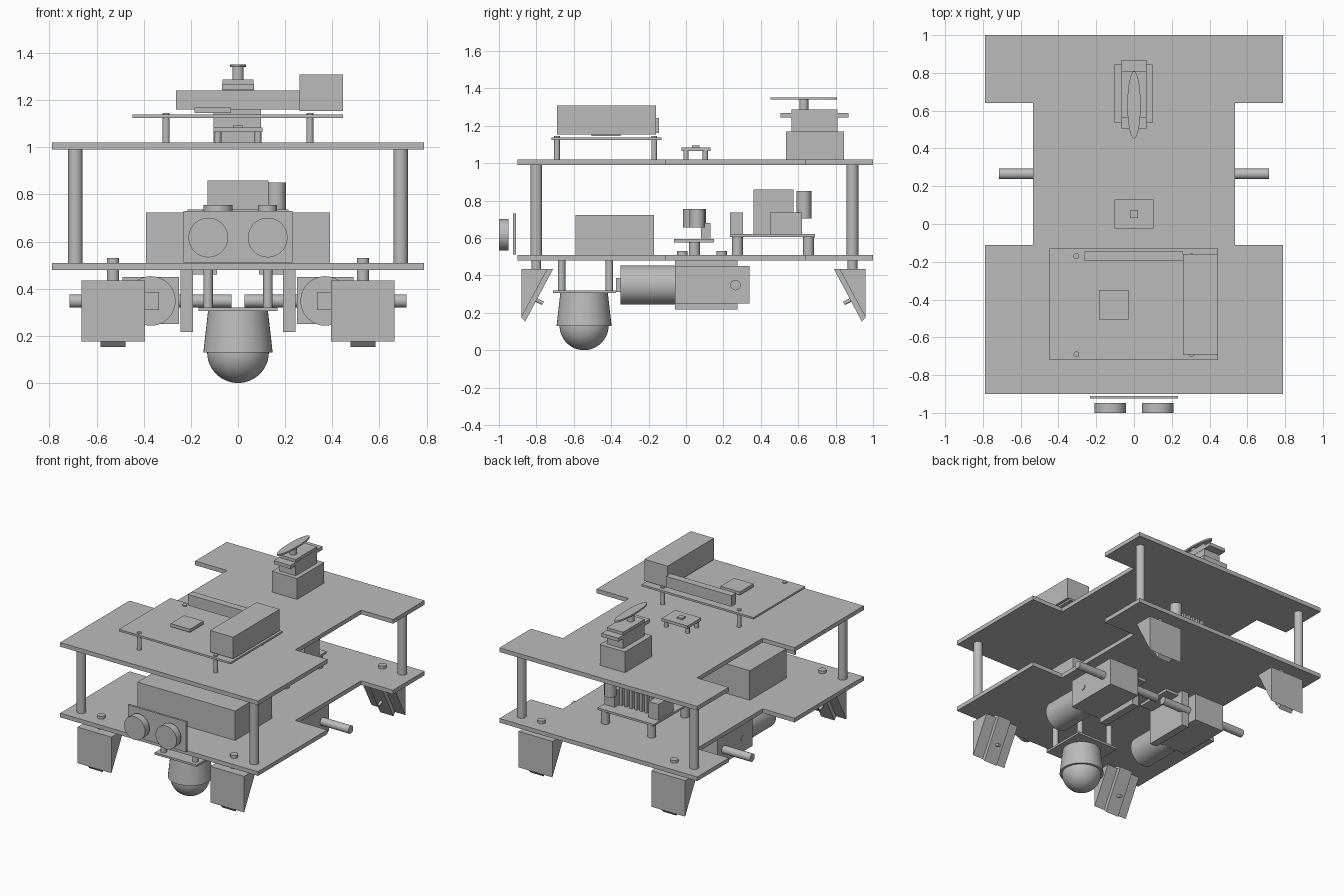
import bpy, bmesh, math
from mathutils import Vector

if "Cube" in bpy.data.objects:
    bpy.data.objects.remove(bpy.data.objects["Cube"])

grey = bpy.data.materials.new("mid grey")
grey.diffuse_color = (0.5, 0.5, 0.5, 1)
grey.use_nodes = True
grey.node_tree.nodes["Principled BSDF"].inputs["Base Color"].default_value = grey.diffuse_color


def finish(name, bm, smooth=False):
    bmesh.ops.recalc_face_normals(bm, faces=bm.faces)
    me = bpy.data.meshes.new(name)
    bm.to_mesh(me)
    bm.free()
    me.materials.append(grey)
    ob = bpy.data.objects.new(name, me)
    bpy.context.collection.objects.link(ob)
    if smooth:
        bpy.ops.object.select_all(action='DESELECT')
        ob.select_set(True)
        bpy.context.view_layer.objects.active = ob
        bpy.ops.object.shade_smooth_by_angle(angle=math.radians(35))
    return ob


def box(name, x0, x1, y0, y1, z0, z1):
    bm = bmesh.new()
    bmesh.ops.create_cube(bm, size=1)
    for v in bm.verts:
        v.co = ((x0 + x1) / 2 + v.co.x * (x1 - x0),
                (y0 + y1) / 2 + v.co.y * (y1 - y0),
                (z0 + z1) / 2 + v.co.z * (z1 - z0))
    return finish(name, bm)


def rod(name, a, b, r, r2=None, seg=32):
    """Cylinder or cone from point a to point b."""
    a, b = Vector(a), Vector(b)
    bm = bmesh.new()
    bmesh.ops.create_cone(bm, cap_ends=True, segments=seg, radius1=r,
                          radius2=r if r2 is None else r2, depth=(b - a).length)
    rot = Vector((0, 0, 1)).rotation_difference(b - a)
    for v in bm.verts:
        v.co = rot @ v.co + (a + b) / 2
    return finish(name, bm, True)


def post(name, x, y, z0, z1, r):
    return rod(name, (x, y, z0), (x, y, z1), r)


def prism(name, pts, depth):
    """Extrude a closed 3D outline along the depth vector."""
    bm = bmesh.new()
    f = bm.faces.new([bm.verts.new(p) for p in pts])
    ext = bmesh.ops.extrude_face_region(bm, geom=[f])
    bmesh.ops.translate(bm, vec=depth, verts=[
        g for g in ext["geom"] if isinstance(g, bmesh.types.BMVert)])
    return finish(name, bm)


# Two waisted chassis plates
half = [(0.79, -0.9), (0.79, -0.11), (0.535, -0.11), (0.535, 0.64), (0.79, 0.64), (0.79, 1.0)]
outline = half + [(-x, y) for x, y in reversed(half)]
for name, z in (("lower_plate", 0.48), ("upper_plate", 0.99)):
    prism(name, [(x, y, z) for x, y in outline], (0, 0, 0.03))

# Columns, corner sensors and their pegs
for s in (-1, 1):
    for y in (-0.8, 0.89):
        post("column", s * 0.69, y, 0.51, 0.99, 0.031)
        post("sensor_peg", s * 0.53, y, 0.43, 0.53, 0.026)
    for d in (1, -1):
        # d = 1 front sensor, d = -1 rear sensor mirrored about y = 0.04
        def my(y):
            return y if d == 1 else 0.08 - y
        wedge = [(-0.88, 0.435), (-0.74, 0.435), (-0.88, 0.175)]
        rib = [(-0.74, 0.435), (-0.71, 0.435), (-0.86, 0.153), (-0.88, 0.175)]
        x = s * 0.53
        prism("corner_sensor", [(x - 0.135, my(y), z) for y, z in wedge], (0.27, 0, 0))
        prism("sensor_rib", [(x - 0.053, my(y), z) for y, z in rib], (0.106, 0, 0))
        rod("sensor_pin", (x, my(-0.83), 0.284), (x, my(-0.765), 0.25), 0.01, seg=16)

# Ball caster
bm = bmesh.new()
bmesh.ops.create_uvsphere(bm, u_segments=48, v_segments=24, radius=0.131)
for v in bm.verts:
    v.co += Vector((0, -0.545, 0.131))
finish("caster_ball", bm, True)
rod("caster_housing", (0, -0.545, 0.13), (0, -0.545, 0.306), 0.147, 0.127, 48)
box("caster_plate", -0.168, 0.168, -0.71, -0.375, 0.305, 0.32)
for s in (-1, 1):
    for y in (-0.665, -0.41):
        post("caster_standoff", s * 0.127, y, 0.32, 0.48, 0.02)

# Geared drive motors with brackets and axles
for s in (-1, 1):
    def sbox(name, x0, x1, *r):
        box(name, min(s * x0, s * x1), max(s * x0, s * x1), *r)
    sbox("gearbox", 0.25, 0.49, -0.06, 0.34, 0.25, 0.45)
    rod("motor_can", (s * 0.37, -0.35, 0.348), (s * 0.37, -0.06, 0.348), 0.105, seg=48)
    sbox("motor_end", 0.335, 0.395, -0.375, -0.35, 0.31, 0.385)
    sbox("bracket_side", 0.19, 0.245, -0.06, 0.275, 0.217, 0.48)
    sbox("bracket_flange", 0.09, 0.19, -0.04, 0.23, 0.46, 0.48)
    rod("axle", (s * 0.027, 0.265, 0.348), (s * 0.715, 0.265, 0.348), 0.028)
    rod("gearbox_pin", (s * 0.48, 0.055, 0.348), (s * 0.495, 0.055, 0.348), 0.02)
    for y in (-0.02, 0.19):
        post("bracket_screw", s * 0.15, y, 0.5, 0.53, 0.028)

# Battery and front distance sensor
box("battery", -0.39, 0.39, -0.59, -0.17, 0.51, 0.723)
box("distance_board", -0.232, 0.232, -0.925, -0.91, 0.512, 0.73)
for s in (-1, 1):
    rod("distance_eye", (s * 0.126, -1.0, 0.617), (s * 0.126, -0.948, 0.617), 0.084, seg=48)

# Small regulator board in the middle of the lower plate
box("regulator_board", -0.18, 0.18, -0.065, 0.15, 0.575, 0.595)
for s in (-1, 1):
    post("regulator_standoff", s * 0.14, 0.045, 0.51, 0.575, 0.03)
post("large_capacitor", -0.085, 0.045, 0.655, 0.755, 0.062)
post("small_capacitor", 0.125, 0.06, 0.655, 0.755, 0.041)
box("regulator_block", -0.06, 0.06, 0.08, 0.13, 0.595, 0.68)

# Motor driver board with finned heat sink
box("driver_board", -0.225, 0.225, 0.235, 0.69, 0.605, 0.62)
for s in (-1, 1):
    for y in (0.275, 0.655):
        post("driver_standoff", s * 0.185, y, 0.51, 0.605, 0.029)
    box("side_terminal", s * 0.175 - 0.04, s * 0.175 + 0.04, 0.45, 0.62, 0.62, 0.735)
box("front_terminal", -0.15, 0.15, 0.235, 0.305, 0.62, 0.735)
box("heat_sink_core", -0.13, 0.13, 0.36, 0.43, 0.62, 0.86)
for i in range(7):
    x = -0.13 + i * 0.04
    box("heat_sink_fin", x, x + 0.02, 0.43, 0.575, 0.62, 0.86)
post("driver_capacitor", 0.163, 0.63, 0.705, 0.85, 0.04)

# Controller board on the upper plate
box("controller_board", -0.448, 0.445, -0.72, -0.13, 1.124, 1.138)
for s in (-1, 1):
    for y in (-0.69, -0.17):
        post("controller_standoff", s * 0.305, y, 1.02, 1.146, 0.015)
box("port_block", 0.26, 0.445, -0.69, -0.16, 1.153, 1.308)
box("pin_header", -0.262, 0.26, -0.197, -0.145, 1.16, 1.24)
box("chip", -0.185, -0.03, -0.505, -0.35, 1.145, 1.168)

# Compass board
box("compass_board", -0.104, 0.104, -0.025, 0.13, 1.064, 1.084)
box("compass_chip", -0.02, 0.02, 0.033, 0.073, 1.084, 1.094)
for s in (-1, 1):
    for y in (0.0, 0.103):
        post("compass_standoff", s * 0.085, y, 1.02, 1.064, 0.014)

# Servo with horn
box("servo_base", -0.104, 0.097, 0.535, 0.845, 1.02, 1.17)
box("servo_body", -0.065, 0.065, 0.565, 0.81, 1.17, 1.288)
box("servo_flange", -0.067, 0.067, 0.505, 0.868, 1.243, 1.268)
post("servo_shaft", 0, 0.63, 1.288, 1.34, 0.024)
horn = []
for i in range(40):
    t = 2 * math.pi * i / 40
    # long oval blade with rounded tips
    horn.append((0.035 * math.cos(t), 0.63 + 0.178 * math.sin(t), 1.34))
prism("servo_horn", horn, (0, 0, 0.012))
